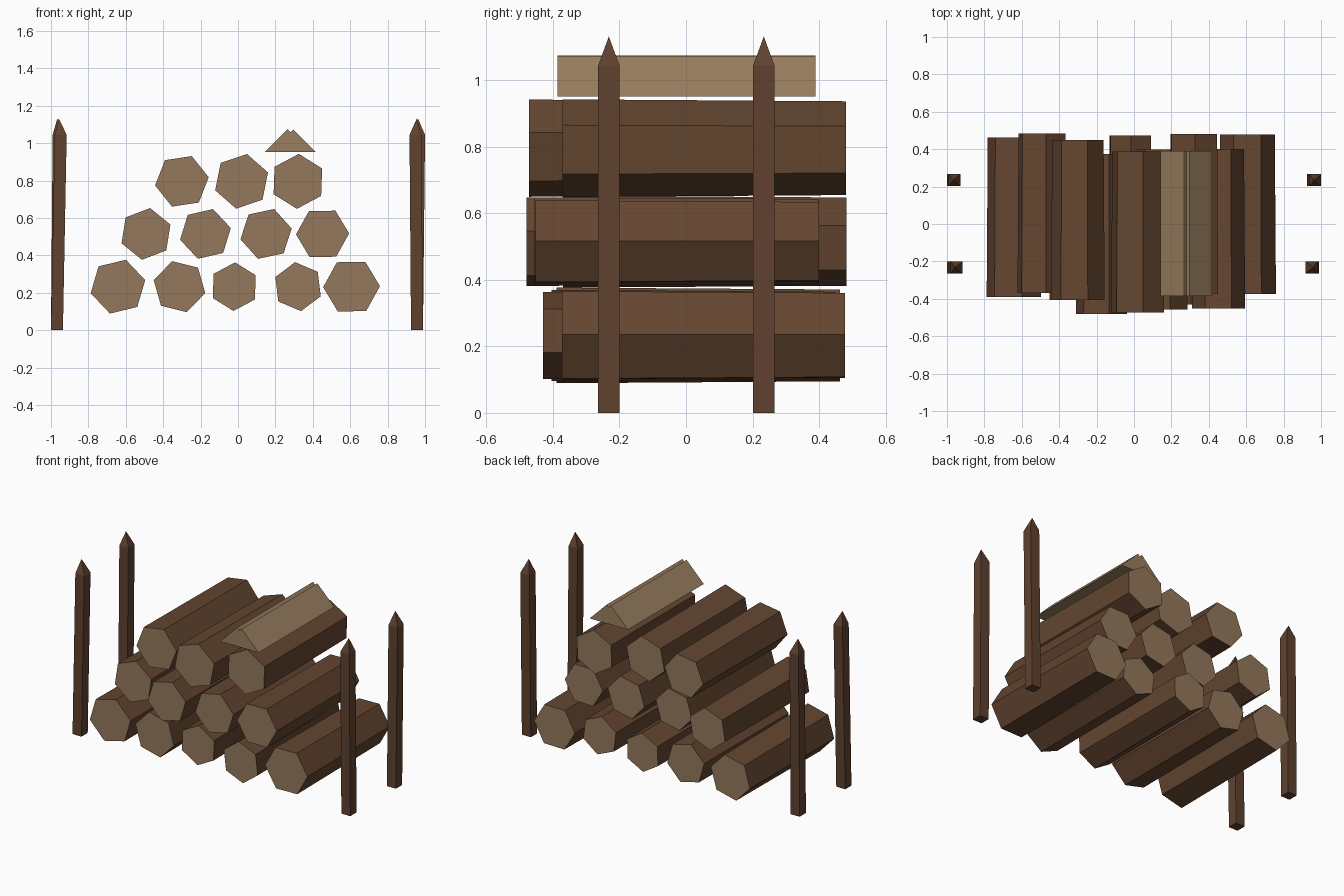
import bpy, bmesh, math

if "Cube" in bpy.data.objects:
    bpy.data.objects.remove(bpy.data.objects["Cube"])


def material(name, rgb):
    m = bpy.data.materials.new(name)
    m.diffuse_color = (*rgb, 1.0)
    m.use_nodes = True
    m.node_tree.nodes["Principled BSDF"].inputs["Base Color"].default_value = m.diffuse_color
    return m


BARK = material("bark brown", (0.127, 0.061, 0.030))
CUT = material("cut wood tan", (0.295, 0.190, 0.110))
SPLIT = material("split wood tan", (0.320, 0.212, 0.115))
STAKE = material("stake brown", (0.117, 0.054, 0.029))


def loft(name, rings, mats, tip=None):
    """Skin between rings of points; close the ends, or finish in a tip.
    With two materials, end faces (facing +-y) take the second."""
    bm = bmesh.new()
    loops = [[bm.verts.new(p) for p in ring] for ring in rings]
    n = len(loops[0])
    for a, b in zip(loops, loops[1:]):
        for i in range(n):
            j = (i + 1) % n
            bm.faces.new((a[i], a[j], b[j], b[i]))
    bm.faces.new(loops[0])
    if tip:
        t = bm.verts.new(tip)
        for i in range(n):
            bm.faces.new((loops[-1][i], loops[-1][(i + 1) % n], t))
    else:
        bm.faces.new(loops[-1])
    bmesh.ops.recalc_face_normals(bm, faces=bm.faces)
    bm.normal_update()
    for f in bm.faces:
        f.material_index = int(len(mats) > 1 and abs(f.normal.y) > 0.9)
    me = bpy.data.meshes.new(name)
    bm.to_mesh(me)
    bm.free()
    for m in mats:
        me.materials.append(m)
    ob = bpy.data.objects.new(name, me)
    bpy.context.collection.objects.link(ob)
    return ob


def hexagon(x, y, z, r, phase):
    return [(x + r * math.cos(math.radians(phase + 60 * k)), y,
             z + r * math.sin(math.radians(phase + 60 * k))) for k in range(6)]


# Logs, row by row: (x, radius, phase in degrees, front y, back y)
rows = [
    (0.233, [(-0.642, 0.150, 13.5, -0.39, 0.463), (-0.313, 0.142, 46, -0.405, 0.45),
             (-0.020, 0.130, 28, -0.38, 0.473), (0.321, 0.132, 37, -0.43, 0.425),
             (0.607, 0.152, 1, -0.373, 0.478)]),
    (0.515, [(-0.492, 0.140, 21, -0.37, 0.483), (-0.174, 0.139, 13, -0.48, 0.373),
             (0.150, 0.140, 12, -0.456, 0.398), (0.452, 0.142, 1, -0.452, 0.40)]),
    (0.796, [(-0.300, 0.145, 8.6, -0.405, 0.45), (0.019, 0.149, 18.7, -0.472, 0.387),
             (0.320, 0.147, 28, -0.371, 0.481)]),
]
for r, (z, logs) in enumerate(rows, 1):
    for k, (x, rad, ph, y0, y1) in enumerate(logs, 1):
        loft(f"log_row{r}_{k}",
             [hexagon(x, y0, z, rad, ph), hexagon(x, y1, z, rad * 0.96, ph)],
             [BARK, CUT])

# Split log lying on top, with a notched ridge
profile = [(-0.137, 0.952), (0.137, 0.952), (0.016, 1.073), (0.001, 1.058), (-0.014, 1.075)]
loft("split_log", [[(0.28 + x, y, z) for x, z in profile] for y in (-0.386, 0.389)], [SPLIT])

# Corner stakes with pointed tops: (name, base x, shoulder x, tip x, y)
for name, xb, xs, xt, y in [("front_left", -0.968, -0.948, -0.958, -0.232),
                            ("back_left", -0.968, -0.959, -0.966, 0.234),
                            ("front_right", 0.957, 0.949, 0.956, -0.232),
                            ("back_right", 0.957, 0.968, 0.962, 0.234)]:
    h = 0.032
    rings = [[(x + sx * h, y + sy * h, z) for sx, sy in ((-1, -1), (1, -1), (1, 1), (-1, 1))]
             for x, z in ((xb, 0.0), (xs, 1.045))]
    loft("stake_" + name, rings, [STAKE], tip=(xt, y, 1.132))
